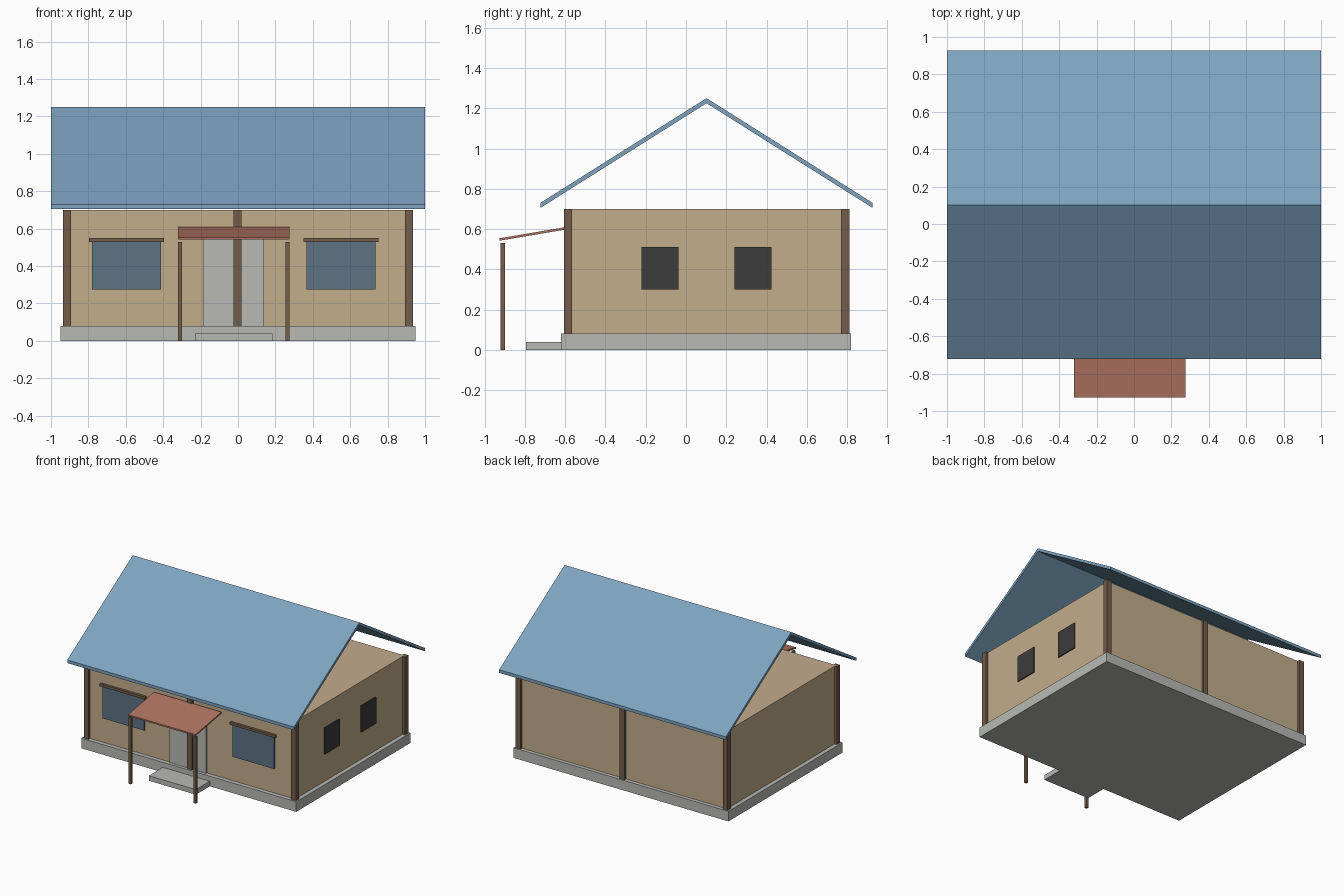
import bpy

cube = bpy.data.objects.get("Cube")
if cube:
    bpy.data.objects.remove(cube, do_unlink=True)


def material(name, rgb):
    """Flat material from 8-bit sRGB values, stored as linear."""
    lin = [((c / 255 + 0.055) / 1.055) ** 2.4 for c in rgb] + [1.0]
    mat = bpy.data.materials.new(name)
    mat.use_nodes = True
    mat.diffuse_color = lin
    bsdf = mat.node_tree.nodes["Principled BSDF"]
    bsdf.inputs["Base Color"].default_value = lin
    bsdf.inputs["Roughness"].default_value = 0.8
    return mat


ROOF = material("roof_blue", (125, 163, 191))
WALL = material("wall_tan", (195, 173, 140))
STONE = material("concrete_grey", (184, 186, 181))
WOOD = material("timber_brown", (116, 93, 75))
GLASS = material("window_blue", (93, 115, 133))
DARK = material("side_window_charcoal", (60, 60, 60))
CLAY = material("porch_red", (177, 117, 98))


def extrude_x(name, profile, x0, x1, mat):
    """Solid made by sweeping a (y, z) outline from x0 to x1."""
    n = len(profile)
    verts = [(x, y, z) for x in (x0, x1) for y, z in profile]
    faces = [tuple(reversed(range(n))), tuple(range(n, 2 * n))]
    faces += [(i, (i + 1) % n, n + (i + 1) % n, n + i) for i in range(n)]
    mesh = bpy.data.meshes.new(name)
    mesh.from_pydata(verts, [], faces)
    mesh.materials.append(mat)
    obj = bpy.data.objects.new(name, mesh)
    bpy.context.collection.objects.link(obj)
    return obj


def box(name, x, y, z, mat):
    """Box from (min, max) ranges."""
    outline = [(y[0], z[0]), (y[1], z[0]), (y[1], z[1]), (y[0], z[1])]
    return extrude_x(name, outline, x[0], x[1], mat)


def around(c, width):
    return (c - width / 2, c + width / 2)


# Foundation, step and wall block
FLOOR, TOP = 0.08, 0.70
FRONT, BACK, SIDE = -0.586, 0.79, 0.915
box("foundation", (-0.948, 0.948), (-0.62, 0.82), (0, FLOOR), STONE)
box("entrance_step", (-0.23, 0.185), (-0.795, -0.62), (0, 0.04), STONE)
box("walls", (-SIDE, SIDE), (FRONT, BACK), (FLOOR, TOP), WALL)

# Timber posts along the front and back walls
for row, y in (("front", FRONT), ("back", BACK)):
    for place, x in (("right", -SIDE), ("middle", -0.003), ("left", SIDE)):
        box(f"{row}_{place}_post", around(x, 0.042), around(y, 0.042),
            (FLOOR, TOP), WOOD)

# Door behind the middle post
box("door", (-0.187, 0.135), (FRONT - 0.009, FRONT + 0.01), (FLOOR, 0.55), STONE)

# Front windows with lintels
for place, x in (("right", -0.596), ("left", 0.551)):
    box(f"{place}_front_window", around(x, 0.37), (FRONT - 0.009, FRONT + 0.01),
        (0.275, 0.53), GLASS)
    box(f"{place}_window_lintel", around(x, 0.402), (FRONT - 0.02, FRONT + 0.01),
        (0.53, 0.55), WOOD)

# Windows on the left side wall
for place, y in (("front", -0.129), ("back", 0.332)):
    box(f"{place}_side_window", (SIDE - 0.01, SIDE + 0.009), around(y, 0.184),
        (0.30, 0.51), DARK)

# Gable roof, a thin folded sheet with open ends
RIDGE, EAVE, THICK = 1.25, 0.73, 0.025
extrude_x("gable_roof", [(-0.723, EAVE - THICK), (0.102, RIDGE - THICK),
                         (0.927, EAVE - THICK), (0.927, EAVE),
                         (0.102, RIDGE), (-0.723, EAVE)], -1, 1, ROOF)

# Sloping porch canopy on two thin posts
extrude_x("porch_canopy", [(-0.927, 0.542), (-0.6, 0.597),
                           (-0.6, 0.609), (-0.927, 0.554)], -0.32, 0.275, CLAY)
for place, x in (("right", -0.311), ("left", 0.264)):
    box(f"{place}_porch_post", around(x, 0.021), around(-0.91, 0.021),
        (0, 0.53), WOOD)
